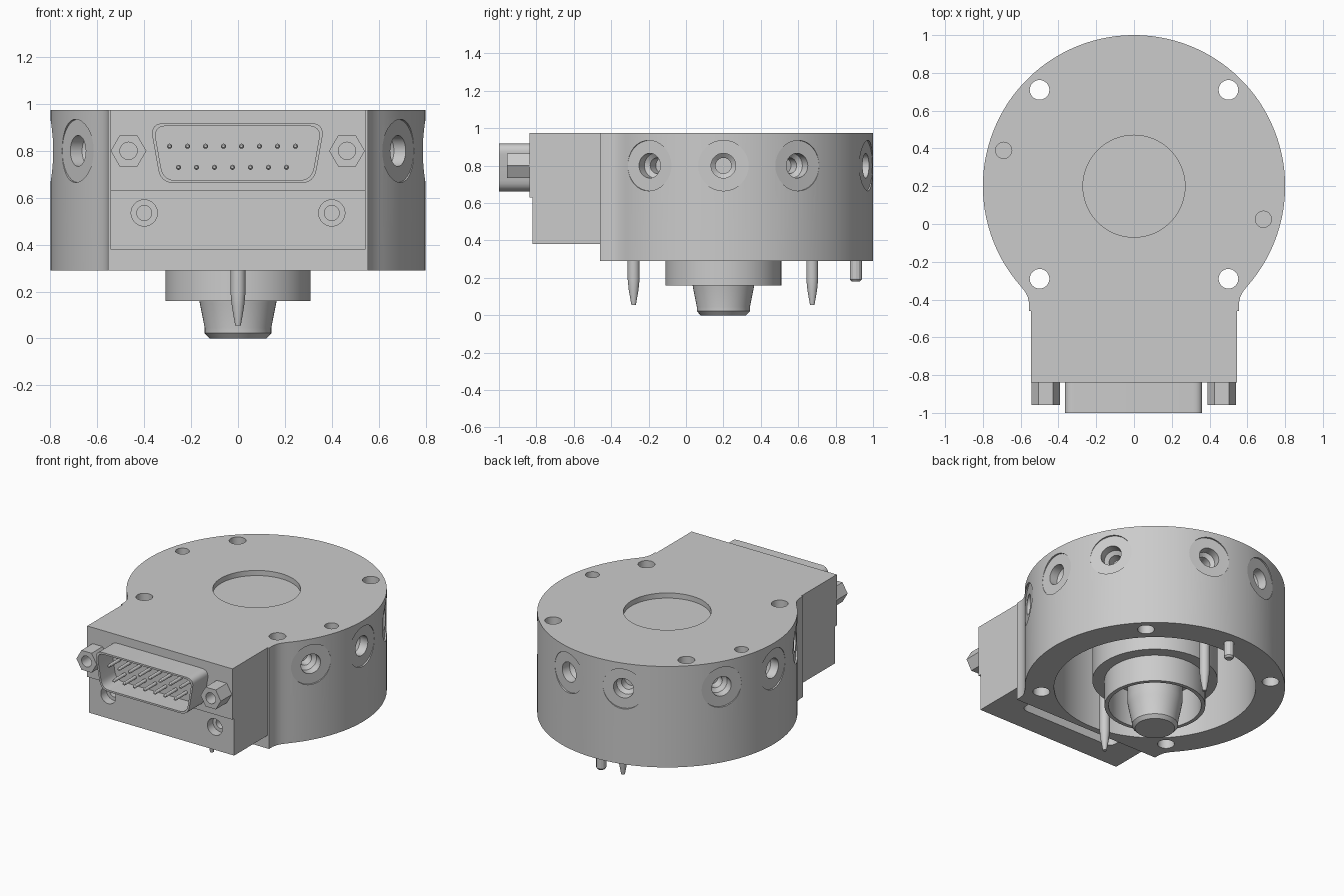
import bpy, bmesh
from math import sin, cos, pi, radians
from mathutils import Matrix, Vector

if "Cube" in bpy.data.objects:
    bpy.data.objects.remove(bpy.data.objects["Cube"])

FRONT = Matrix.Rotation(pi / 2, 4, 'X')   # local (x, y, z) -> world (x, -z, y)
CY, TOP, BOTTOM = 0.2, 0.975, 0.29        # round body centre and heights


def at(x, y, z=0):
    return Matrix.Translation((x, y, z))


def lathe(bm, profile, m=Matrix(), seg=32):
    """Revolve (radius, height) points; profile starts and ends on the axis."""
    rings = []
    for r, z in profile:
        n = 1 if r == 0 else seg
        rings.append([bm.verts.new(m @ Vector((r * cos(2 * pi * i / seg), r * sin(2 * pi * i / seg), z)))
                      for i in range(n)])
    for a, b in zip(rings, rings[1:]):
        if len(a) == 1:
            bm.faces.new(b)
        elif len(b) == 1:
            bm.faces.new(a)
        else:
            for i in range(seg):
                j = (i + 1) % seg
                bm.faces.new((a[i], a[j], b[j], b[i]))


def rod(bm, r, z0, z1, m=Matrix(), seg=32):
    lathe(bm, [(0, z0), (r, z0), (r, z1), (0, z1)], m, seg)


def prism(bm, pts, z0, z1, m=Matrix()):
    lo = [bm.verts.new(m @ Vector((x, y, z0))) for x, y in pts]
    hi = [bm.verts.new(m @ Vector((x, y, z1))) for x, y in pts]
    bm.faces.new(lo)
    bm.faces.new(hi)
    for i in range(len(pts)):
        j = (i + 1) % len(pts)
        bm.faces.new((lo[i], lo[j], hi[j], hi[i]))


def rect(x0, x1, y0, y1):
    return [(x0, y0), (x1, y0), (x1, y1), (x0, y1)]


def rounded(pts, r, n=6):
    out = []
    for i, p in enumerate(pts):
        p = Vector(p)
        a = p + (Vector(pts[i - 1]) - p).normalized() * r
        b = p + (Vector(pts[(i + 1) % len(pts)]) - p).normalized() * r
        for k in range(n + 1):
            t = k / n
            out.append(tuple(a * (1 - t) ** 2 + p * 2 * t * (1 - t) + b * t * t))
    return out


def finish(name, bm):
    bmesh.ops.recalc_face_normals(bm, faces=bm.faces)
    me = bpy.data.meshes.new(name)
    bm.to_mesh(me)
    bm.free()
    ob = bpy.data.objects.new(name, me)
    bpy.context.collection.objects.link(ob)
    return ob


def cut(ob, bm):
    cutter = finish("cutter", bm)
    cutter.hide_render = True
    mod = ob.modifiers.new("cut", 'BOOLEAN')
    mod.operation, mod.solver, mod.object = 'DIFFERENCE', 'EXACT', cutter
    bpy.context.view_layer.objects.active = ob
    bpy.ops.object.modifier_apply(modifier=mod.name)
    bpy.data.objects.remove(cutter)


# Round body with a neck towards the front
neck = [(0.578, -0.357), (0.563, -0.385), (0.555, -0.42), (0.555, -0.46)]
a0, a1, n = radians(-41.4), radians(221.4), 128
outline = [(0.8 * cos(a0 + (a1 - a0) * i / n), CY + 0.8 * sin(a0 + (a1 - a0) * i / n)) for i in range(n + 1)]
outline += [(-x, y) for x, y in neck] + neck[::-1]
bm = bmesh.new()
prism(bm, outline, BOTTOM, TOP)
body = finish("round_body", bm)

bm = bmesh.new()
rod(bm, 0.62, 0.2, 0.85, at(0, CY), 96)             # open underside
rod(bm, 0.27, TOP - 0.035, 1.1, at(0, CY), 64)      # shallow top recess
for x in (-0.5, 0.5):                               # through bolt holes
    for y in (0.71, -0.29):
        rod(bm, 0.052, 0.1, 1.1, at(x, y))
for x, y in ((-0.69, 0.39), (0.685, 0.025)):        # dowel holes
    rod(bm, 0.043, 0.89, 1.1, at(x, y))
for deg in (-30, 0, 30, 75, 105, 150, 180, 210):    # stepped radial ports
    d = Vector((cos(radians(deg)), sin(radians(deg)), 0))
    m = at(0, CY, 0.8) @ d.to_track_quat('Z', 'Y').to_matrix().to_4x4()
    lathe(bm, [(0, 0.65), (0.042, 0.65), (0.042, 0.71), (0.066, 0.73), (0.066, 0.788),
               (0.135, 0.788), (0.135, 0.9), (0, 0.9)], m)
cut(body, bm)

# Connector housing at the front
bm = bmesh.new()
prism(bm, rect(-0.545, 0.545, -0.82, -0.46), 0.38, TOP)
housing = finish("connector_housing", bm)
bm = bmesh.new()
prism(bm, rounded(rect(-0.36, 0.36, -0.65, -0.51), 0.05), 0.3, 0.6)
for x in (-0.4, 0.4):
    lathe(bm, [(0, 0.69), (0.032, 0.69), (0.032, 0.76), (0.056, 0.76), (0.056, 0.9), (0, 0.9)],
          FRONT @ at(x, 0.535))
cut(housing, bm)

bm = bmesh.new()
for i in range(8):
    for y in (-0.61, -0.55):
        rod(bm, 0.011, 0.42, 0.6, at((i - 3.5) * 0.08, y), 12)
finish("underside_pins", bm)

# Connector face plate
bm = bmesh.new()
prism(bm, rect(-0.545, 0.545, 0.63, TOP), 0.82, 0.838, FRONT)
finish("connector_plate", bm)

# D-shaped shell, hollow
bm = bmesh.new()
prism(bm, rounded([(-0.375, 0.918), (0.37, 0.918), (0.325, 0.662), (-0.33, 0.662)], 0.06), 0.838, 1.0, FRONT)
shell = finish("connector_shell", bm)
bm = bmesh.new()
prism(bm, rounded([(-0.36, 0.906), (0.355, 0.906), (0.314, 0.674), (-0.319, 0.674)], 0.055), 0.85, 1.1, FRONT)
cut(shell, bm)

# Contact pins in two rows
bm = bmesh.new()
for count, x0, z in ((8, -0.292, 0.82), (7, -0.254, 0.73)):
    for i in range(count):
        lathe(bm, [(0, 0.84), (0.011, 0.84), (0.011, 0.965), (0.006, 0.975), (0, 0.975)],
              FRONT @ at(x0 + i * 0.0767, z), 12)
finish("contact_pins", bm)

# Hexagonal jack nuts
for side, x in (("left", -0.467), ("right", 0.465)):
    bm = bmesh.new()
    rod(bm, 0.076, 0.838, 0.957, FRONT @ at(x, 0.8), 6)
    nut = finish("jack_nut_" + side, bm)
    bm = bmesh.new()
    rod(bm, 0.037, 0.87, 1.1, FRONT @ at(x, 0.8), 24)
    cut(nut, bm)

# Central flange with hanging collar
bm = bmesh.new()
lathe(bm, [(0, 0.86), (0.385, 0.86), (0.385, 0.34), (0.31, 0.34), (0.31, 0.16),
           (0.285, 0.16), (0.285, 0.4), (0, 0.4)], at(0, CY), 64)
finish("center_collar", bm)

# Tapered central plug
bm = bmesh.new()
lathe(bm, [(0, 0.42), (0.17, 0.42), (0.17, 0.19), (0.163, 0.15), (0.142, 0.045),
           (0.142, 0.022), (0.122, 0), (0, 0)], at(0, CY), 48)
finish("center_plug", bm)

# Guide pins and key post
for name, y in (("front", -0.28), ("back", 0.675)):
    bm = bmesh.new()
    lathe(bm, [(0, 0.055), (0.012, 0.055), (0.026, 0.135), (0.032, 0.195), (0.032, 0.86), (0, 0.86)], at(0, y), 24)
    finish("guide_pin_" + name, bm)
bm = bmesh.new()
lathe(bm, [(0, 0.18), (0.022, 0.18), (0.032, 0.192), (0.032, 0.3), (0, 0.3)], at(0, 0.908), 12)
finish("key_post", bm)

# Smooth curved faces, keep edges sharp
bpy.ops.object.select_all(action='SELECT')
bpy.ops.object.shade_smooth_by_angle(angle=radians(25))
